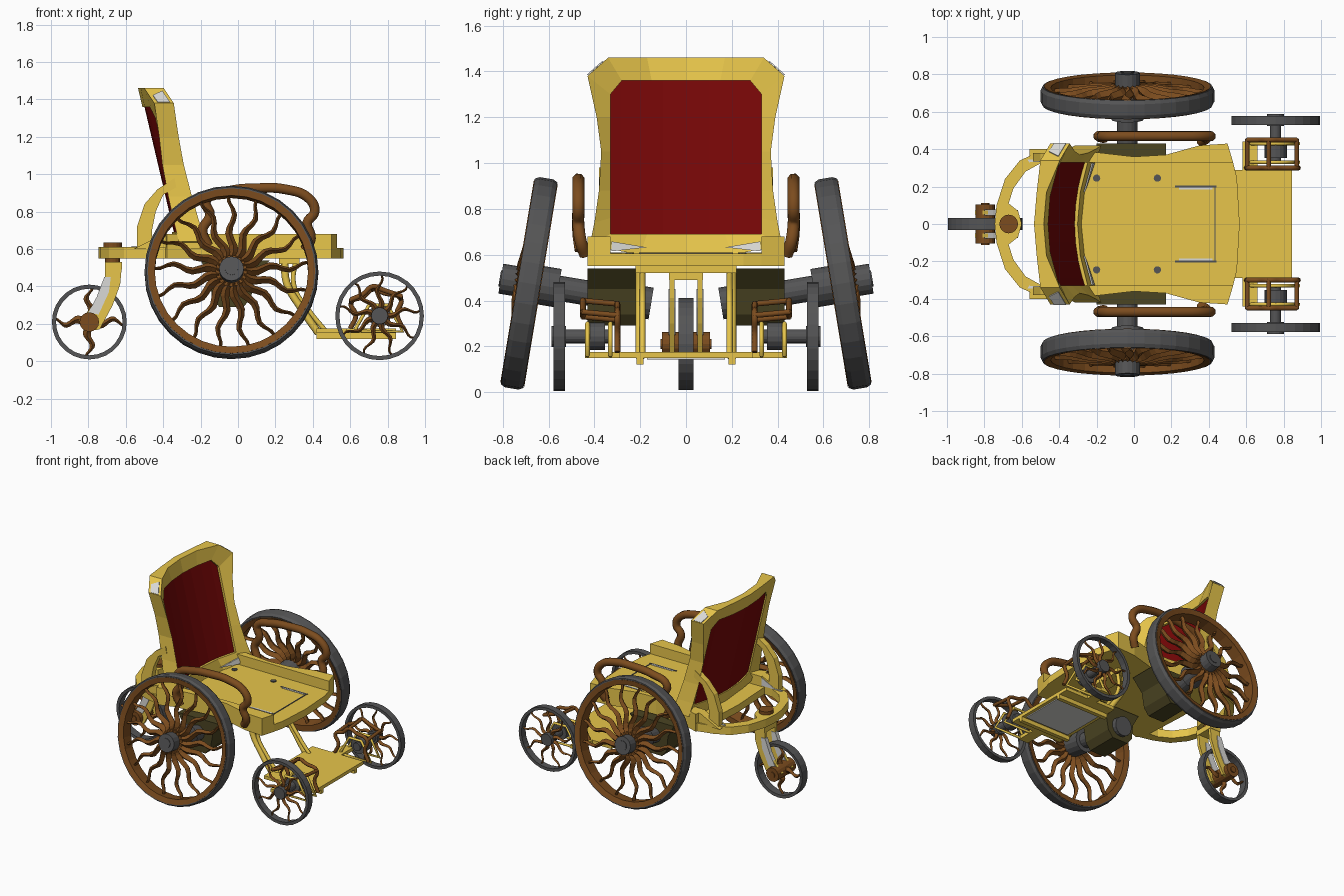
import bpy, bmesh
from math import sin, cos, pi, radians
from mathutils import Matrix, Vector

cube = bpy.data.objects.get("Cube")
if cube:
    bpy.data.objects.remove(cube)


def material(name, r, g, b):
    m = bpy.data.materials.new(name)
    m.use_nodes = True
    m.diffuse_color = (r, g, b, 1)
    m.node_tree.nodes["Principled BSDF"].inputs["Base Color"].default_value = (r, g, b, 1)
    return m


GOLD = material("gold", 0.8, 0.56, 0.07)
WOOD = material("brown wood", 0.2, 0.072, 0.013)
GREY = material("dark grey", 0.09, 0.09, 0.092)
RED = material("dark red", 0.18, 0.002, 0.002)
OLIVE = material("dark olive", 0.07, 0.058, 0.016)
SILVER = material("silver", 0.7, 0.7, 0.68)


def finish(name, bm, mat, mirror=False, matrix=None):
    if matrix:
        bmesh.ops.transform(bm, matrix=matrix, verts=bm.verts)
    bmesh.ops.recalc_face_normals(bm, faces=bm.faces)
    mesh = bpy.data.meshes.new(name)
    bm.to_mesh(mesh)
    bm.free()
    mesh.materials.append(mat)
    ob = bpy.data.objects.new(name, mesh)
    bpy.context.collection.objects.link(ob)
    if mirror:
        mod = ob.modifiers.new("Mirror", 'MIRROR')
        mod.use_axis = (False, True, False)
    return ob


def skin(bm, rows, closed=False):
    """Quads between successive rows, each row a closed cross-section."""
    pairs = list(zip(rows, rows[1:])) + ([(rows[-1], rows[0])] if closed else [])
    for a, b in pairs:
        for i in range(len(a)):
            j = (i + 1) % len(a)
            bm.faces.new((a[i], a[j], b[j], b[i]))


def extrude(bm, loop, offset):
    """Solid from a loop of points and an extrusion vector."""
    a = [bm.verts.new(p) for p in loop]
    b = [bm.verts.new(Vector(p) + Vector(offset)) for p in loop]
    bm.faces.new(a)
    bm.faces.new(b[::-1])
    skin(bm, [a, b])


def plan(name, pts, z0, z1, mat, mirror=True):
    bm = bmesh.new()
    extrude(bm, [(x, y, z0) for x, y in pts], (0, 0, z1 - z0))
    return finish(name, bm, mat, mirror)


def side(name, pts, y0, y1, mat, mirror=True):
    bm = bmesh.new()
    extrude(bm, [(x, y0, z) for x, z in pts], (0, y1 - y0, 0))
    return finish(name, bm, mat, mirror)


def box(name, x0, x1, y0, y1, z0, z1, mat, mirror=True):
    return plan(name, [(x0, y0), (x1, y0), (x1, y1), (x0, y1)], z0, z1, mat, mirror)


def lathe(name, profile, mat, matrix, seg, mirror=False):
    """Ring with a closed (radius, y) profile turned around the y axis."""
    bm = bmesh.new()
    skin(bm, [[bm.verts.new((r * cos(2 * pi * k / seg), y, r * sin(2 * pi * k / seg)))
               for r, y in profile] for k in range(seg)], True)
    return finish(name, bm, mat, mirror, matrix)


def drum(name, r, y0, y1, mat, matrix, mirror=False, seg=16):
    bm = bmesh.new()
    extrude(bm, [(r * cos(2 * pi * k / seg), y0, r * sin(2 * pi * k / seg)) for k in range(seg)],
            (0, y1 - y0, 0))
    return finish(name, bm, mat, mirror, matrix)


def flame_spokes(name, count, r0, r1, width, wave, turns, depth, y, matrix, mirror):
    """Wavy spokes that taper to a point at the rim."""
    bm = bmesh.new()
    steps = 10
    for k in range(count):
        turn = Matrix.Rotation(2 * pi * k / count, 3, 'Y')
        rows = []
        for i in range(steps + 1):
            t = i / steps
            mid = wave * sin(2 * pi * turns * t) * (0.6 + 0.4 * t)
            w, d = width * (1 - 0.7 * t) / 2, depth * (1 - 0.5 * t) / 2
            r = r0 + (r1 - r0) * t
            rows.append([bm.verts.new(turn @ Vector((mid + a, y * (1 - t) + b, r)))
                         for a, b in ((-w, 0), (0, d), (w, 0), (0, -d))])
        skin(bm, rows)
        bm.faces.new(rows[0])
        bm.faces.new(rows[-1])
    return finish(name, bm, WOOD, mirror, matrix)


def tube(name, pts, radius, mat, curved=True):
    cu = bpy.data.curves.new(name, 'CURVE')
    cu.dimensions = '3D'
    cu.bevel_depth = radius
    cu.bevel_resolution = 2
    cu.resolution_u = 5
    cu.use_fill_caps = True
    cu.materials.append(mat)
    for s in (1, -1):
        sp = cu.splines.new('BEZIER')
        sp.bezier_points.add(len(pts) - 1)
        for bp, (x, y, z) in zip(sp.bezier_points, pts):
            bp.co = (x, y * s, z)
            bp.handle_left_type = bp.handle_right_type = 'AUTO' if curved else 'VECTOR'
    ob = bpy.data.objects.new(name, cu)
    bpy.context.collection.objects.link(ob)


# Large cambered wheels with hubs and axles
big = Matrix.Translation((-0.035, 0.685, 0.475)) @ Matrix.Rotation(radians(9.4), 4, 'X')
lathe("wheel_tyre", [(0.44, -0.05), (0.455, -0.05), (0.465, -0.03), (0.465, 0.03),
                     (0.455, 0.05), (0.44, 0.05)], GREY, big, 32, True)
lathe("wheel_rim", [(0.41, -0.045), (0.447, -0.053), (0.447, 0.053), (0.41, 0.045)], WOOD, big, 32, True)
flame_spokes("wheel_spokes", 17, 0.07, 0.415, 0.054, 0.019, 1.8, 0.07, 0.03, big, True)
drum("wheel_hub", 0.085, 0.0, 0.055, WOOD, big, True)
drum("wheel_hub_cap", 0.066, 0.05, 0.125, GREY, big, True)
drum("wheel_hub_pin", 0.035, 0.12, 0.13, GREY, big, True)
drum("wheel_inner_hub", 0.085, -0.13, 0.0, GREY, big, True)
drum("wheel_axle", 0.055, -0.5, -0.1, GREY, big, True)
drum("motor_end", 0.07, -0.54, -0.47, GREY, big, True)

# Motor housings below the seat, narrower towards the bottom
side("motor_housing", [(-0.2, 0.54), (0.17, 0.54), (0.09, 0.45), (0.07, 0.34), (0.03, 0.29),
                       (-0.1, 0.29), (-0.14, 0.34), (-0.15, 0.45)], 0.19, 0.43, OLIVE)

# Seat, raised flanges and details
edge = [(-0.42, 0.36), (-0.38, 0.43), (-0.26, 0.39), (0, 0.36), (0.17, 0.37), (0.35, 0.42),
        (0.5, 0.43), (0.53, 0.33)]
plan("seat_base", [(-0.44, 0)] + edge + [(0.55, 0.25), (0.565, 0)], 0.55, 0.605, GOLD)
plan("seat_flange", [(-0.4, 0.33)] + edge[1:], 0.57, 0.68, GOLD)
for x in (-0.2, 0.125):
    upright = Matrix.Translation((x, 0.245, 0.605)) @ Matrix.Rotation(pi / 2, 4, 'X')
    drum("seat_bolt", 0.02, -0.008, 0.005, GREY, upright, True, 10)
box("seat_slot", 0.22, 0.44, 0.195, 0.205, 0.6, 0.609, GREY)
box("seat_slot_plate", 0.24, 0.42, 0.184, 0.196, 0.6, 0.608, SILVER)
box("seat_cross_slot", 0.43, 0.437, -0.2, 0.2, 0.6, 0.609, GREY, False)


# Curved reclined backrest: frame ring and red panel
def back_x(y, z):
    return -0.25 - 0.235 * (z - 0.7) - 0.08 * (1 - (y / 0.4) ** 2)


outer = [(0, 0.6), (0.2, 0.6), (0.42, 0.64), (0.4, 0.74), (0.38, 0.88), (0.37, 1.05), (0.39, 1.2),
         (0.43, 1.38), (0.34, 1.46), (0.17, 1.46), (0, 1.46)]
inner = [(0, 0.69), (0.17, 0.69), (0.33, 0.69), (0.33, 0.76), (0.33, 0.88), (0.33, 1.05), (0.33, 1.2),
         (0.33, 1.3), (0.28, 1.36), (0.15, 1.36), (0, 1.36)]
bm = bmesh.new()
rows = []
for o, i in zip(outer, inner):
    rail = o[0] > 0.3
    fore = 0.054 if rail else 0.026
    aft = 0.05 + 0.07 * max(0, 1.2 - o[1]) if rail else 0.026
    rows.append([bm.verts.new((back_x(y, z) + e, y, z)) for y, z, e in
                 ((*o, -aft), (*o, fore), (*i, 0.026), (*i, -0.026))])
skin(bm, rows)
finish("backrest_frame", bm, GOLD, True)

bm = bmesh.new()
skin(bm, [[bm.verts.new((back_x(y, z) + d, y, z)) for z, d in
           ((0.685, -0.015), (0.685, 0.01), (top, 0.01), (top, -0.015))]
          for y, top in ((0, 1.37), (0.1, 1.37), (0.2, 1.37), (0.285, 1.365), (0.335, 1.3))])
finish("backrest_panel", bm, RED, True)

# Bright plates on the upper corners and at the front of the backrest foot
bm = bmesh.new()
extrude(bm, [(back_x(y, z) + d, y, z) for y, z, d in
             ((0.428, 1.383, -0.03), (0.428, 1.383, 0.035), (0.36, 1.443, 0.035), (0.385, 1.42, -0.03))],
        (0, 0.004, 0.004))
finish("corner_plate", bm, SILVER, True)
bm = bmesh.new()
extrude(bm, [(back_x(y, z) + 0.03 + 0.08 * max(0, y - 0.2), y, z) for y, z in
             ((0.17, 0.632), (0.325, 0.615), (0.325, 0.658))], (0.008, 0, 0))
finish("backrest_foot_plate", bm, SILVER, True)

# Flat rear yoke, struts and brackets
plan("rear_yoke", [(-0.745, 0), (-0.735, 0.1), (-0.69, 0.24), (-0.61, 0.34), (-0.5, 0.39), (-0.38, 0.42),
                   (-0.38, 0.34), (-0.49, 0.33), (-0.58, 0.28), (-0.645, 0.19), (-0.67, 0.11),
                   (-0.62, 0.07), (-0.6, 0)], 0.55, 0.61, GOLD)
side("backrest_strut", [(-0.34, 0.98), (-0.43, 0.92), (-0.5, 0.84), (-0.54, 0.72), (-0.54, 0.6),
                        (-0.46, 0.6), (-0.46, 0.7), (-0.44, 0.8), (-0.4, 0.89), (-0.33, 0.93)],
     0.335, 0.38, GOLD)
side("rear_bracket", [(-0.56, 0.6), (-0.4, 0.68), (-0.22, 0.68), (-0.2, 0.6)], 0.34, 0.4, GOLD)
plan("yoke_plate", [(-0.56, 0.33), (-0.47, 0.335), (-0.47, 0.345), (-0.57, 0.345)], 0.607, 0.616, SILVER)
side("rear_bracket_plate", [(-0.52, 0.61), (-0.4, 0.67), (-0.36, 0.67), (-0.36, 0.61)], 0.332, 0.336, SILVER)

# Armrests
tube("armrest", [(-0.16, 0.46, 0.62), (-0.19, 0.47, 0.7), (-0.15, 0.47, 0.78), (-0.17, 0.47, 0.86),
                 (-0.05, 0.47, 0.91), (0.1, 0.47, 0.925), (0.25, 0.47, 0.92), (0.38, 0.47, 0.87),
                 (0.41, 0.47, 0.8), (0.37, 0.47, 0.74), (0.39, 0.46, 0.66), (0.36, 0.44, 0.6)], 0.028, WOOD)

# Rear caster: swivel, fork and wheel
swivel = Matrix.Translation((-0.67, 0, 0)) @ Matrix.Rotation(pi / 2, 4, 'X')
drum("swivel_cap", 0.05, 0.6, 0.635, WOOD, swivel)
drum("swivel_stem", 0.04, 0.5, 0.56, WOOD, swivel)
box("fork_crown", -0.71, -0.62, -0.075, 0.075, 0.49, 0.53, GOLD, False)
side("fork_blade", [(-0.71, 0.52), (-0.62, 0.52), (-0.63, 0.41), (-0.67, 0.3), (-0.74, 0.17),
                    (-0.82, 0.16), (-0.85, 0.22), (-0.8, 0.27), (-0.75, 0.34), (-0.71, 0.44)],
     0.05, 0.072, GOLD)
side("fork_inlay", [(-0.715, 0.45), (-0.68, 0.45), (-0.69, 0.37), (-0.745, 0.25), (-0.8, 0.26),
                    (-0.755, 0.345)], 0.046, 0.077, SILVER)
rear = Matrix.Translation((-0.795, 0, 0.21))
lathe("rear_caster_tyre", [(0.178, -0.03), (0.2, -0.032), (0.2, 0.032), (0.178, 0.03)], GREY, rear, 28)
flame_spokes("rear_caster_spokes", 4, 0.03, 0.182, 0.05, 0.02, 1.2, 0.04, 0, rear, False)
drum("rear_caster_hub", 0.052, -0.105, 0.105, WOOD, rear)
drum("rear_caster_pin", 0.022, -0.112, 0.112, WOOD, rear)

# Footrest with curved hangers
tube("footrest_hanger", [(0.25, 0.2, 0.56), (0.26, 0.2, 0.42), (0.34, 0.2, 0.28), (0.43, 0.2, 0.15)], 0.02, GOLD)
tube("footrest_brace", [(0.31, 0.19, 0.56), (0.3, 0.19, 0.4), (0.38, 0.19, 0.27), (0.47, 0.19, 0.16)], 0.013, GOLD)
box("hanger_bar", 0.22, 0.33, -0.22, 0.22, 0.52, 0.555, GOLD, False)
box("footplate", 0.42, 0.845, -0.29, 0.29, 0.15, 0.175, GOLD, False)
box("footplate_underside", 0.45, 0.82, -0.17, 0.17, 0.143, 0.151, SILVER, False)
box("footplate_rail", 0.42, 0.845, 0.185, 0.215, 0.12, 0.16, GOLD)

# Front casters: mounts, guards and wheels
plan("caster_arm", [(0.58, 0.28), (0.58, 0.44), (0.66, 0.44), (0.66, 0.28)], 0.15, 0.175, GOLD)
for y in (0.33, 0.43):
    tube("caster_mount", [(0.62, y, 0.16), (0.88, y, 0.16), (0.8, y, 0.3), (0.7, y, 0.3), (0.62, y, 0.16)],
         0.01, GOLD, False)
arch = [(0.6, 0.19), (0.63, 0.26), (0.605, 0.33), (0.67, 0.36), (0.72, 0.4), (0.78, 0.38),
        (0.87, 0.35), (0.85, 0.27), (0.88, 0.19)]
for y, points, lift in ((0.3, arch, -0.015), (0.45, arch[2:7], 0)):
    tube("caster_guard", [(x, y, z + lift) for x, z in points], 0.013, WOOD)
for x, z in arch[2:7:2]:
    tube("caster_guard_bar", [(x, 0.295, z - 0.015), (x, 0.455, z)], 0.012, WOOD, False)
front = Matrix.Translation((0.757, 0.553, 0.243))
lathe("front_caster_tyre", [(0.215, -0.025), (0.237, -0.025), (0.237, 0.025), (0.215, 0.025)], GREY, front, 28, True)
flame_spokes("front_caster_spokes", 9, 0.03, 0.218, 0.034, 0.017, 1.4, 0.035, 0, front, True)
drum("front_caster_hub", 0.045, -0.03, 0.035, GREY, front, True)
drum("front_caster_axle", 0.03, -0.22, 0, GREY, front, True)
drum("front_caster_motor", 0.06, -0.2, -0.12, GREY, front, True)
